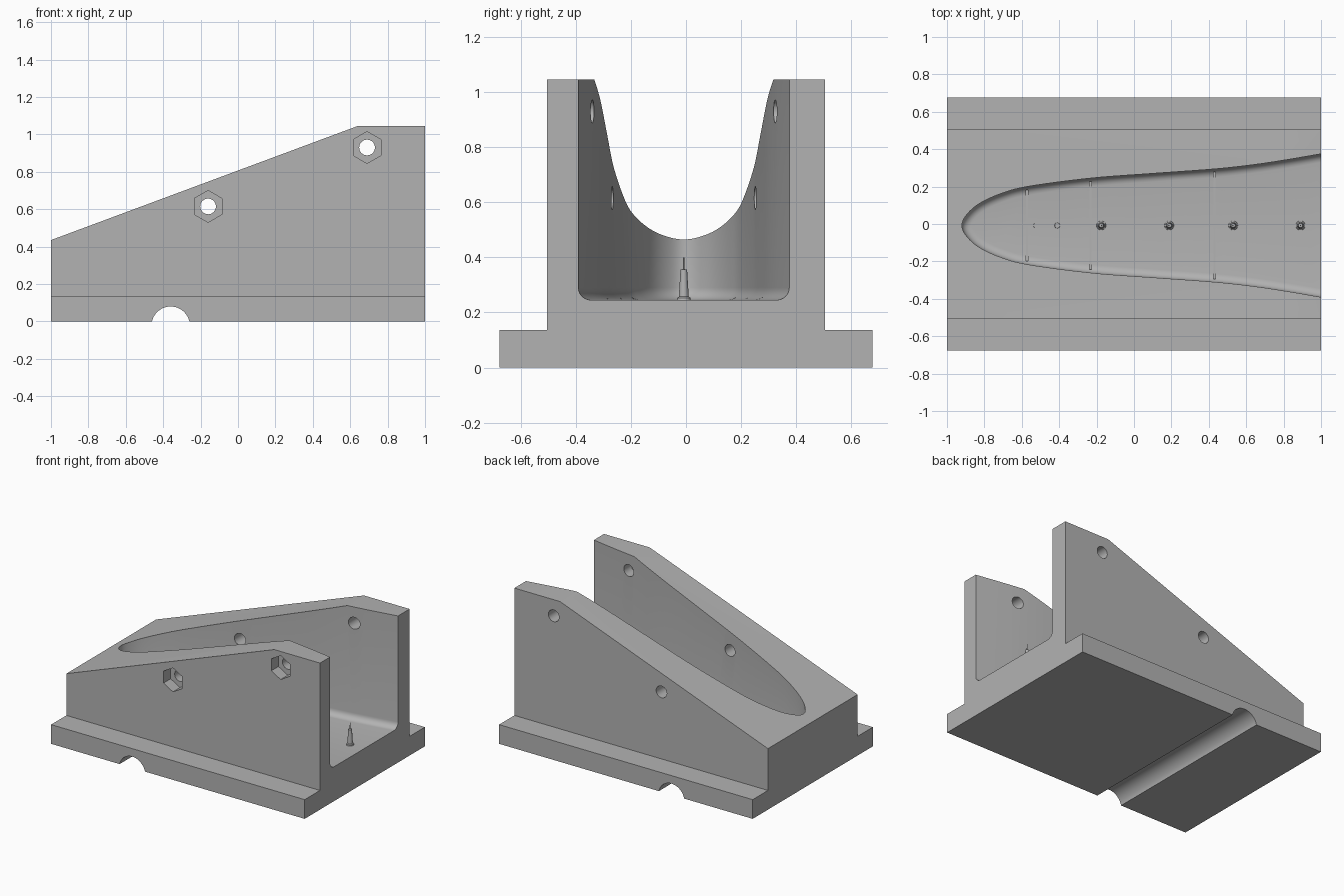
import bpy, bmesh, math
from mathutils import Vector, Matrix

if "Cube" in bpy.data.objects:
    bpy.data.objects.remove(bpy.data.objects["Cube"])

grey = bpy.data.materials.new("plain_grey")
grey.use_nodes = True
grey.diffuse_color = (0.45, 0.45, 0.45, 1)
grey.node_tree.nodes["Principled BSDF"].inputs["Base Color"].default_value = grey.diffuse_color


def finish(name, bm):
    bmesh.ops.recalc_face_normals(bm, faces=bm.faces)
    mesh = bpy.data.meshes.new(name)
    bm.to_mesh(mesh)
    bm.free()
    mesh.materials.append(grey)
    ob = bpy.data.objects.new(name, mesh)
    bpy.context.collection.objects.link(ob)
    return ob


def loft(name, rings):
    """Closed solid through equal-length rings of points."""
    bm = bmesh.new()
    loops = [[bm.verts.new(p) for p in ring] for ring in rings]
    n = len(loops[0])
    for a, b in zip(loops, loops[1:]):
        for i in range(n):
            j = (i + 1) % n
            bm.faces.new((a[i], a[j], b[j], b[i]))
    bm.faces.new(loops[0])
    bm.faces.new(loops[-1])
    return finish(name, bm)


def side_prism(name, profile, y0, y1):
    """Extrude an x-z profile along y."""
    return loft(name, [[(x, y, z) for x, z in profile] for y in (y0, y1)])


def polygon(cx, cz, r, sides, turn=0.0):
    steps = [turn + math.tau * i / sides for i in range(sides)]
    return [(cx + r * math.cos(a), cz + r * math.sin(a)) for a in steps]


def box(name, x0, x1, y0, y1, z0, z1):
    return side_prism(name, [(x0, z0), (x1, z0), (x1, z1), (x0, z1)], y0, y1)


def combine(target, tool, operation):
    mod = target.modifiers.new(tool.name, "BOOLEAN")
    mod.operation, mod.solver, mod.object = operation, "EXACT", tool
    bpy.context.view_layer.objects.active = target
    bpy.ops.object.modifier_apply(modifier=mod.name)
    bpy.data.objects.remove(tool)


def smooth(ob, degrees=35):
    bpy.ops.object.select_all(action="DESELECT")
    ob.select_set(True)
    bpy.context.view_layer.objects.active = ob
    bpy.ops.object.shade_smooth_by_angle(angle=math.radians(degrees))


MID = -0.008      # centre line of the cavity
FLOOR = 0.245

# Sloping block standing on a wide flanged base
body = side_prism("cradle_body", [(-1, 0.05), (1, 0.05), (1, 1.045), (0.64, 1.045), (-1, 0.435)],
                  -0.505, 0.505)
combine(body, box("base_flange", -1, 1, -0.677, 0.677, 0, 0.137), "UNION")

# Bullet-shaped cavity: half outline from nose to open end
half = [(-0.92, 0), (-0.895, 0.057), (-0.83, 0.115), (-0.72, 0.167), (-0.57, 0.208),
        (-0.23, 0.253), (0.1, 0.278), (0.43, 0.302), (0.64, 0.325), (0.82, 0.352),
        (1.0, 0.383), (1.15, 0.41)]
ctrl = [Vector((x, -y)) for x, y in reversed(half)] + [Vector(p) for p in half[1:]]


def spline(points, steps=6):
    """Catmull-Rom curve through the points."""
    out = []
    for i in range(len(points) - 1):
        p0, p1 = points[max(i - 1, 0)], points[i]
        p2, p3 = points[i + 1], points[min(i + 2, len(points) - 1)]
        for s in range(steps):
            t = s / steps
            out.append(0.5 * (2 * p1 + (p2 - p0) * t + (2 * p0 - 5 * p1 + 4 * p2 - p3) * t * t
                              + (3 * p1 - p0 - 3 * p2 + p3) * t ** 3))
    return out + [points[-1]]


outline = spline(ctrl)


def inset_ring(inset, z):
    ring = []
    for i, p in enumerate(outline):
        d = (outline[min(i + 1, len(outline) - 1)] - outline[max(i - 1, 0)]).normalized()
        q = p + Vector((d.y, -d.x)) * inset
        ring.append((q.x, q.y + MID, z))
    return ring


FILLET = 0.045
arc = [math.pi / 2 * i / 6 for i in range(7)]
rings = [inset_ring(FILLET * (1 - math.sin(a)), FLOOR + FILLET * (1 - math.cos(a))) for a in arc]
combine(body, loft("cavity", rings + [inset_ring(0, 1.3)]), "DIFFERENCE")

# Half-round channel across the underside
combine(body, side_prism("channel", polygon(-0.36, -0.0225, 0.1025, 48), -1, 1), "DIFFERENCE")

# Clamp bolt holes through both walls, hexagonal nut recesses at the front
for x, z in ((-0.16, 0.615), (0.69, 0.93)):
    combine(body, side_prism("bolt_hole", polygon(x, z, 0.042, 32), -1, 1), "DIFFERENCE")
    combine(body, side_prism("nut_recess", polygon(x, z, 0.085, 6, math.pi / 2), -1, -0.425),
            "DIFFERENCE")

# Fine score lines across the cavity floor
for x, w in ((-0.573, 0.19), (-0.232, 0.235), (0.43, 0.285)):
    combine(body, box("score_line", x - 0.005, x + 0.005, MID - w, MID + w, FLOOR - 0.008, 0.3),
            "DIFFERENCE")
smooth(body)


def turned(name, x, profile):
    """Small upright round part from (radius, height) pairs."""
    return loft(name, [[(px, py, FLOOR + h) for px, py in polygon(x, MID, r, 20)]
                       for r, h in profile])


# Slender locating pins along the floor
pin = [(0.026, -0.005), (0.024, 0.008), (0.018, 0.012), (0.012, 0.11), (0.003, 0.112), (0.002, 0.155)]
for i, x in enumerate((-0.175, 0.188, 0.53, 0.89)):
    smooth(turned(f"floor_pin_{i + 1}", x, pin))

# Low studs near the nose
for name, x, r in (("large_stud", -0.41, 0.023), ("small_stud", -0.527, 0.018)):
    smooth(turned(name, x, [(r, -0.005), (r, 0.006), (r * 0.65, 0.006), (r * 0.6, 0.012)]))
